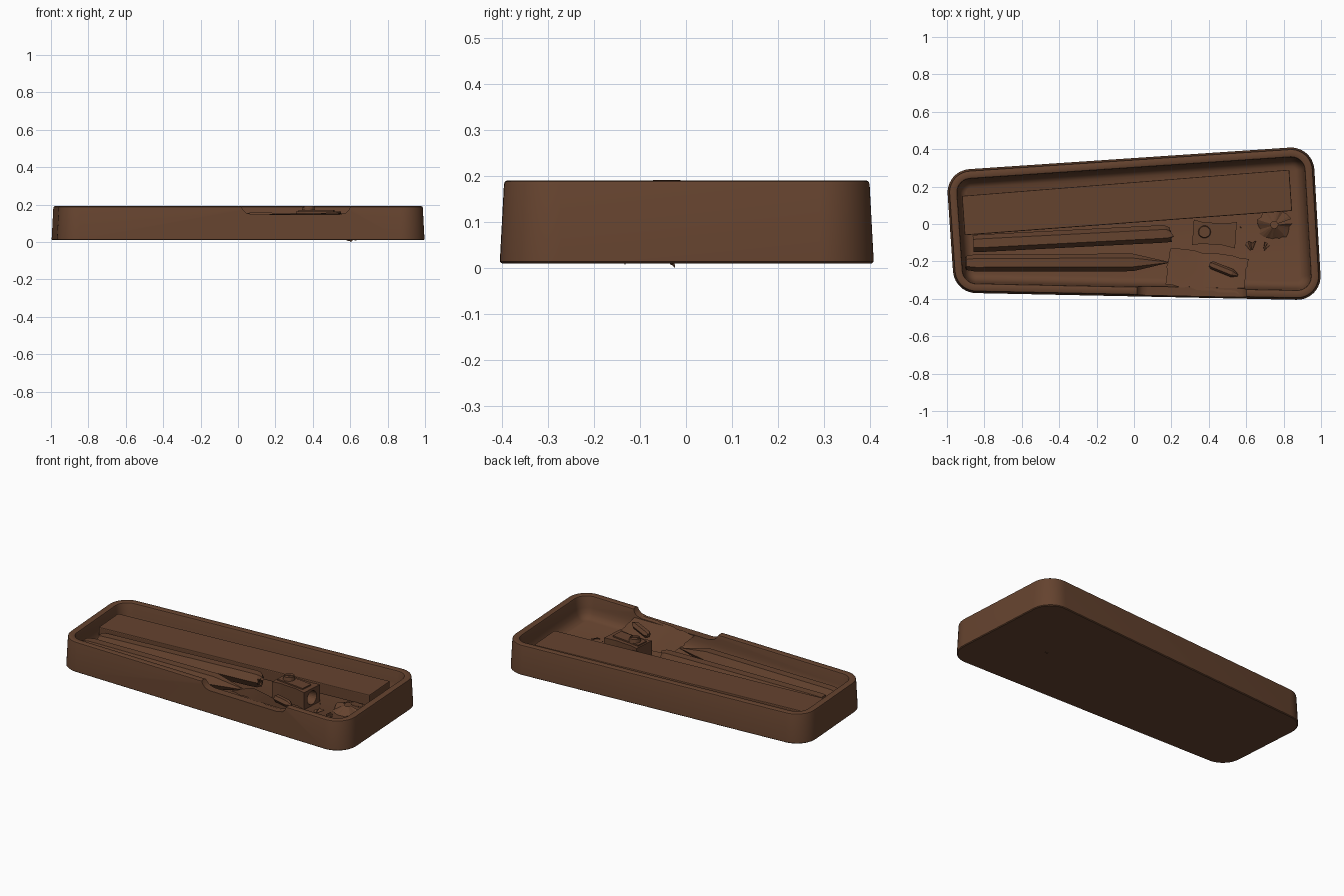
import bpy, bmesh, math, random
from mathutils import Vector, Matrix

if "Cube" in bpy.data.objects:
    bpy.data.objects.remove(bpy.data.objects["Cube"])

random.seed(4)
brown = bpy.data.materials.new("dark brown")
brown.diffuse_color = (0.13, 0.056, 0.028, 1)
brown.use_nodes = True
brown.node_tree.nodes["Principled BSDF"].inputs["Base Color"].default_value = brown.diffuse_color


def make(name, bm, smooth=None):
    bmesh.ops.recalc_face_normals(bm, faces=bm.faces)
    me = bpy.data.meshes.new(name)
    bm.to_mesh(me)
    bm.free()
    ob = bpy.data.objects.new(name, me)
    bpy.context.collection.objects.link(ob)
    me.materials.append(brown)
    if smooth:
        bpy.ops.object.select_all(action='DESELECT')
        ob.select_set(True)
        bpy.context.view_layer.objects.active = ob
        bpy.ops.object.shade_smooth_by_angle(angle=math.radians(smooth))
    return ob


def loft(bm, rings, cap=True):
    """Skin a list of closed rings with equal point counts."""
    vs = [[bm.verts.new(p) for p in r] for r in rings]
    n = len(vs[0])
    for a, b in zip(vs, vs[1:]):
        for i in range(n):
            bm.faces.new((a[i], a[(i + 1) % n], b[(i + 1) % n], b[i]))
    if cap:
        bm.faces.new(vs[0])
        bm.faces.new(vs[-1])
    return bm


def prism(name, pts, z0, z1, bevel=0, smooth=None):
    bm = loft(bmesh.new(), [[(x, y, z) for x, y in pts] for z in (z0, z1)])
    if bevel:
        bmesh.ops.bevel(bm, geom=bm.edges[:], offset=bevel, segments=2,
                        affect='EDGES', profile=0.5)
    return make(name, bm, smooth)


def cut(ob, cutter):
    m = ob.modifiers.new("cut", 'BOOLEAN')
    m.operation, m.object, m.solver = 'DIFFERENCE', cutter, 'EXACT'
    cutter.hide_render = True
    cutter.hide_viewport = True
    cutter.display_type = 'WIRE'
    bpy.context.view_layer.update()
    dep = bpy.context.evaluated_depsgraph_get()
    me = bpy.data.meshes.new_from_object(ob.evaluated_get(dep))
    ob.modifiers.clear()
    ob.data = me
    bpy.data.objects.remove(cutter)


# Tray: skewed rounded outline swept through a wall profile
corners = [Vector(c) for c in ((-0.96, -0.367), (1.005, -0.408), (0.957, 0.417), (-1.005, 0.285))]


def outline(inset, z, radius=0.125, steps=10):
    pts = []
    for i in range(4):
        p, c, n = corners[i - 1], corners[i], corners[(i + 1) % 4]
        d0, d1 = (c - p).normalized(), (n - c).normalized()
        n0, n1 = Vector((-d0.y, d0.x)), Vector((-d1.y, d1.x))
        r = max(radius, inset + 0.02)
        bis = (n0 + n1).normalized()
        centre = c + bis * (r / bis.dot(n0))
        a0 = math.atan2(-n0.y, -n0.x)
        turn = n0.angle(n1)
        for k in range(steps + 1):
            a = a0 + turn * k / steps
            q = centre + Vector((math.cos(a), math.sin(a))) * (r - inset)
            pts.append((q.x, q.y, z))
    return pts


profile = [(0.005, 0.01), (0, 0.014), (0.009, 0.182), (0.011, 0.188), (0.016, 0.191),
           (0.042, 0.191), (0.049, 0.188), (0.052, 0.18), (0.058, 0.12), (0.066, 0.09),
           (0.08, 0.068), (0.1, 0.058)]
tray = make("tray", loft(bmesh.new(), [outline(*p) for p in profile]))

# Finger notch in the front wall
shape = [(0.0, 0.25), (0.015, 0.192), (0.028, 0.17), (0.045, 0.155), (0.075, 0.147),
         (0.54, 0.147), (0.575, 0.155), (0.592, 0.17), (0.602, 0.192), (0.61, 0.25)]
notch = make("notch_cutter", loft(bmesh.new(), [[(x, y, z) for x, z in shape] for y in (-0.5, -0.29)]))
cut(tray, notch)
bpy.context.view_layer.objects.active = tray
tray.select_set(True)
bpy.ops.object.shade_smooth_by_angle(angle=math.radians(35))

# Long flat slab along the back
prism("ruler_slab", [(-0.905, -0.06), (0.845, 0.07), (0.83, 0.29), (-0.92, 0.15)],
      0.085, 0.153, 0.005)


def pencil(name, start, end, rings, jag=0.0):
    """Hexagonal rod; rings are (distance along, radius)."""
    s, e = Vector(start), Vector(end)
    q = (e - s).to_track_quat('Z', 'Y')
    out = []
    for t, r in rings:
        j = jag if t > 0.9 else 0
        out.append([s + q @ Vector((r * math.cos(a), r * math.sin(a),
                    (e - s).length * t + random.uniform(-j, j)))
                    for a in (math.pi * k / 6 for k in range(12))])
    # flatten alternate points so the section stays six-sided
    for ring in out:
        for k in range(1, 12, 2):
            ring[k] = (ring[k - 1] + ring[(k + 1) % 12]) / 2
    return make(name, loft(bmesh.new(), out), 20)


pencil("broken_pencil", (-0.86, -0.105, 0.1), (0.215, -0.05, 0.118),
       [(0, 0.03), (0.0, 0.044), (0.03, 0.047), (0.93, 0.047), (0.97, 0.045),
        (0.985, 0.032), (0.97, 0.015)], 0.018)
pencil("sharp_pencil", (-0.9, -0.208, 0.105), (0.19, -0.205, 0.115),
       [(0, 0.03), (0.005, 0.038), (0.05, 0.047), (0.82, 0.047), (0.95, 0.014), (1.0, 0.002)])

# Sharpener: waisted block, bored end, blade and screw
turn = Matrix.Rotation(math.radians(-4), 2)
mid = Vector((0.425, -0.052))


def local(pts):
    return [tuple(mid + turn @ Vector(p)) for p in pts]


body = prism("sharpener_body", local([(-0.11, -0.068), (-0.06, -0.058), (0.05, -0.058), (0.12, -0.07),
             (0.12, 0.07), (0.05, 0.058), (-0.06, 0.058), (-0.11, 0.068)]), 0.055, 0.163)
bm = bmesh.new()
ax = math.radians(-4)
bmesh.ops.create_cone(bm, cap_ends=True, segments=24, radius1=0.012, radius2=0.044, depth=0.22,
                      matrix=Matrix.Translation((*local([(0.03, 0)])[0], 0.107))
                      @ Matrix.Rotation(ax, 4, 'Z') @ Matrix.Rotation(math.pi / 2, 4, 'Y'))
cut(body, make("bore_cutter", bm))
prism("sharpener_blade", local([(-0.1, -0.035), (0.09, -0.045), (0.09, 0.03), (-0.1, 0.04)]), 0.163, 0.171)
bm = bmesh.new()
bmesh.ops.create_cone(bm, cap_ends=True, segments=20, radius1=0.034, radius2=0.03, depth=0.022,
                      matrix=Matrix.Translation((0.377, -0.042, 0.181)))
screw = make("sharpener_screw", bm)
slot = prism("slot_cutter", [(0.335, -0.058), (0.34, -0.066), (0.42, -0.028), (0.415, -0.02)], 0.185, 0.2)
cut(screw, slot)

# Paper scrap resting over the notch with torn edges
bm = bmesh.new()
n = 10
grid = []
for j in range(n + 1):
    row = []
    for i in range(n + 1):
        u, v = i / n, j / n
        front = Vector((0.165, -0.325, 0.15)).lerp(Vector((0.58, -0.378, 0.153)), u)
        back = Vector((0.19, -0.125, 0.092)).lerp(Vector((0.615, -0.185, 0.085)), u)
        p = front.lerp(back, v)
        p.z += 0.008 * math.sin(u * 7 + v * 2) * v
        if i in (0, n) or j in (0, n):
            p.x += random.uniform(-0.006, 0.006)
            p.y += random.uniform(-0.006, 0.006)
        row.append(p)
    grid.append(row)
vs = [[bm.verts.new(p) for p in r] for r in grid]
for j in range(n):
    for i in range(n):
        bm.faces.new((vs[j][i], vs[j][i + 1], vs[j + 1][i + 1], vs[j + 1][i]))
bmesh.ops.solidify(bm, geom=bm.faces[:], thickness=0.004)
make("paper_scrap", bm, 40)

# Pencil lead stub on the paper
pencil("lead_stub", (0.405, -0.215, 0.13), (0.555, -0.275, 0.145),
       [(0, 0.012), (0.08, 0.022), (0.8, 0.022), (1.0, 0.006)])


def shaving(name, centre, radius, height, sweep, start, tilt):
    """Thin scalloped fan of pencil wood."""
    bm = bmesh.new()
    steps = 28
    inner, outer = [], []
    for k in range(steps + 1):
        a = start + sweep * k / steps
        r = radius * (1 - 0.16 * (k % 4) / 3)
        inner.append(bm.verts.new((radius * 0.2 * math.cos(a), radius * 0.2 * math.sin(a), height)))
        outer.append(bm.verts.new((r * math.cos(a), r * math.sin(a), 0.006 * math.sin(5 * a))))
    for k in range(steps):
        bm.faces.new((inner[k], inner[k + 1], outer[k + 1], outer[k]))
    bmesh.ops.solidify(bm, geom=bm.faces[:], thickness=0.004)
    bm.transform(Matrix.Translation(centre) @ Matrix.Rotation(tilt, 4, 'X'))
    make(name, bm)


shaving("large_shaving", (0.75, 0.0, 0.068), 0.095, 0.03, 6.0, 0.3, 0.15)
shaving("small_shaving_a", (0.63, -0.115, 0.045), 0.042, 0.03, 5.0, 1.0, 1.0)
shaving("small_shaving_b", (0.69, -0.12, 0.05), 0.036, 0.025, 3.6, 4.0, 0.8)
shaving("small_shaving_c", (0.6, -0.02, 0.04), 0.04, 0.02, 4.0, 2.5, 1.3)
